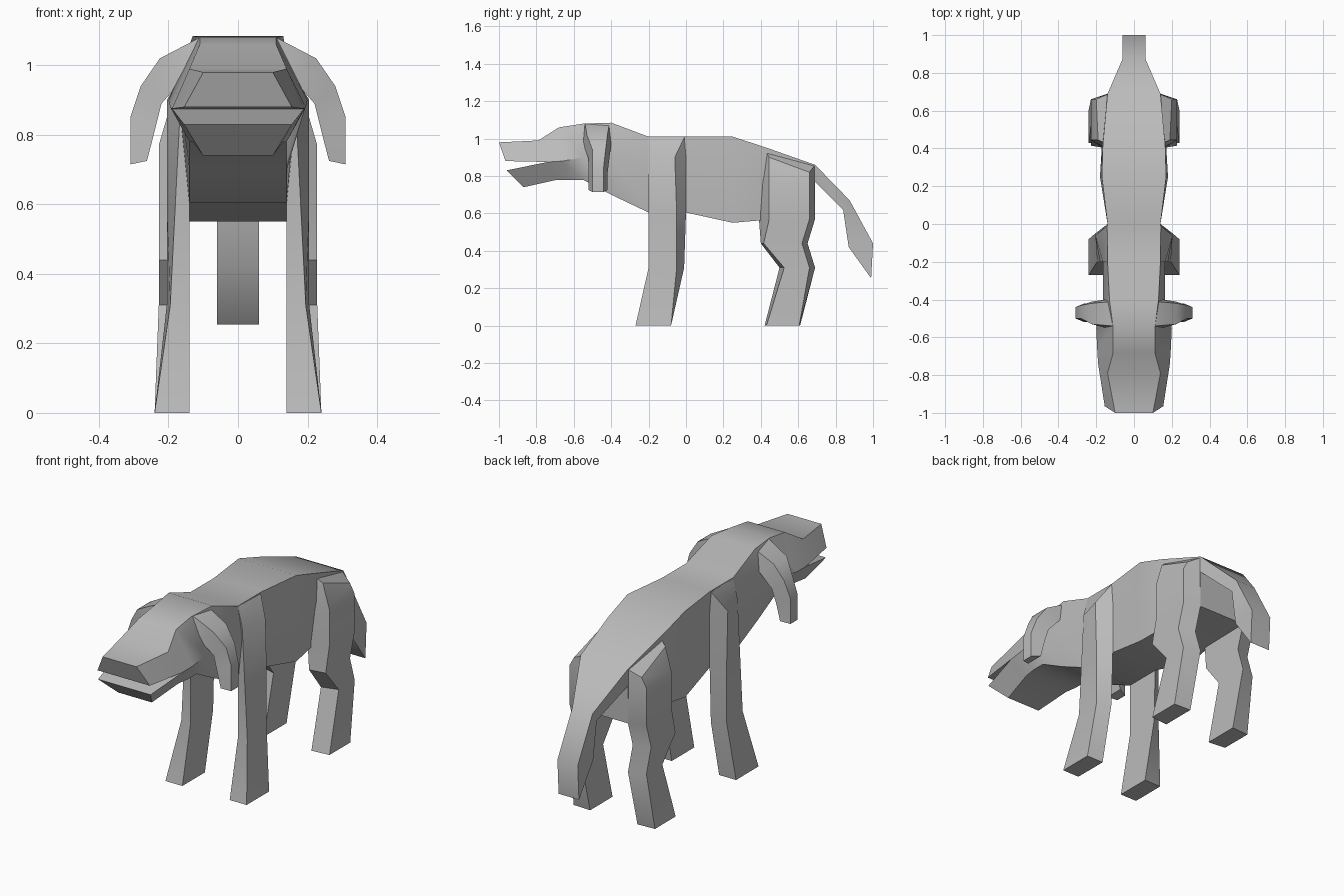
import bpy
import bmesh
from math import radians

default_cube = bpy.data.objects.get("Cube")
if default_cube:
    bpy.data.objects.remove(default_cube, do_unlink=True)

coat = bpy.data.materials.new("grey_coat")
coat.use_nodes = True
coat.diffuse_color = (0.5, 0.5, 0.5, 1)
coat.node_tree.nodes["Principled BSDF"].inputs["Base Color"].default_value = coat.diffuse_color


def loft(bm, rings, cap_start=False, cap_end=False):
    """Skin a row of closed rings of points with quads."""
    rows = [[bm.verts.new(point) for point in ring] for ring in rings]
    for first, second in zip(rows, rows[1:]):
        count = len(first)
        for i in range(count):
            j = (i + 1) % count
            bm.faces.new((first[i], first[j], second[j], second[i]))
    if cap_start:
        bm.faces.new(rows[0])
    if cap_end:
        bm.faces.new(rows[-1])


def finish(bm, name):
    """Weld the mesh, turn it into an object and smooth its soft edges."""
    bmesh.ops.remove_doubles(bm, verts=bm.verts, dist=0.0005)
    bmesh.ops.recalc_face_normals(bm, faces=bm.faces)
    mesh = bpy.data.meshes.new(name)
    bm.to_mesh(mesh)
    bm.free()
    mesh.materials.append(coat)
    part = bpy.data.objects.new(name, mesh)
    bpy.context.collection.objects.link(part)
    bpy.ops.object.select_all(action='DESELECT')
    part.select_set(True)
    bpy.context.view_layer.objects.active = part
    bpy.ops.object.shade_smooth_by_angle(angle=radians(35))


def symmetric(*points):
    """Close a half outline of (half width, y, z) points across the middle."""
    return list(points) + [(-x, y, z) for x, y, z in reversed(points)]


def section(y, top, middle, bottom):
    """Upright body section from three (half width, z) corners."""
    return symmetric(*[(width, y, z) for width, z in (top, middle, bottom)])


def paired(name, rings):
    """Build a closed lofted part on the left and mirror it to the right."""
    for label, side in (("left", 1), ("right", -1)):
        bm = bmesh.new()
        mirrored = [[(side * x, y, z) for x, y, z in ring] for ring in rings]
        loft(bm, mirrored, cap_start=True, cap_end=True)
        finish(bm, label + "_" + name)


# Head, neck and trunk, from the mouth corner back to the rump
brow, mouth_corner, throat = (.14, -.79, .99), (.19, -.74, .875), (.13, -.69, .78)
rump, tail_root, seat = (.14, .69, .86), (.14, .69, .77), (.14, .69, .57)
body = bmesh.new()
loft(body, [
    symmetric(brow, mouth_corner, throat),
    symmetric((.11, -.68, 1.06), (.195, -.66, .88), (.14, -.62, .78)),
    section(-.55, (.11, 1.08), (.2, .9), (.14, .78)),
    section(-.4, (.13, 1.085), (.165, .9), (.14, .7)),
    section(-.2, (.14, 1.01), (.165, .85), (.14, .605)),
    section(0, (.14, 1.01), (.14, .85), (.14, .605)),
    section(.25, (.17, 1.01), (.18, .85), (.17, .55)),
    section(.42, (.165, .955), (.17, .8), (.15, .565)),
    symmetric(rump, tail_root, seat),
])

# Upper and lower jaws, open at the front
loft(body, [
    symmetric(brow, mouth_corner),
    symmetric((.1, -1, .98), (.155, -.965, .88)),
], cap_end=True)
loft(body, [
    symmetric(mouth_corner, throat),
    symmetric((.155, -.96, .83), (.1, -.87, .74)),
], cap_end=True)

# Rump below the tail
seat_ring = symmetric(tail_root, seat)
body.faces.new([body.verts.new(point) for point in seat_ring])

# Tail, narrowing to a thin drooping edge
loft(body, [
    symmetric(rump, tail_root),
    symmetric((.06, .875, .67), (.06, .84, .62)),
    symmetric((.06, 1, .44), (.06, .87, .42)),
    symmetric((.06, .99, .255), (.06, .985, .26)),
], cap_end=True)
finish(body, "body")


# Drooping ears: outer (x, z), inner (x, z), then the front and back y
ear_rings = []
for outer, inner, front, back in [
    ((.11, 1.08), (.11, .97), -.56, -.39),
    ((.225, 1.02), (.15, .97), -.55, -.4),
    ((.28, .94), (.22, .89), -.52, -.41),
    ((.31, .85), (.24, .81), -.52, -.42),
    ((.31, .715), (.262, .725), -.52, -.42),
]:
    bevel = .02
    ear_rings.append([
        (outer[0], front + bevel, outer[1]), (outer[0], back - bevel, outer[1]),
        (inner[0], back, inner[1]), (inner[0], front, inner[1]),
    ])
paired("ear", ear_rings)


def leg_ring(z, front, back, inner=.14):
    """Leg section from (y, outer y, outer x) at the front and at the back."""
    return [
        (inner, front[0], z), (front[2], front[1], z),
        (back[2], back[1], z), (inner, back[0], z),
    ]


# Straight front legs running up into the shoulders
paired("front_leg", [
    leg_ring(0, (-.27, -.27, .24), (-.08, -.08, .24)),
    leg_ring(.31, (-.2, -.2, .195), (-.01, -.05, .205)),
    leg_ring(.605, (-.2, -.2, .18), (0, -.05, .205)),
    leg_ring(.9, (-.2, -.2, .165), (0, -.06, .205)),
    leg_ring(1.005, (-.2, -.2, .14), (0, -.01, .142), inner=.13),
])

# Hind legs with a bent hock; the hip slopes down along the back
hip = [(.13, .42, .95), (.19, .445, .9), (.2, .66, .82), (.13, .69, .86)]
paired("hind_leg", [
    leg_ring(0, (.42, .43, .24), (.61, .605, .24)),
    leg_ring(.31, (.5, .525, .228), (.69, .66, .228)),
    leg_ring(.44, (.4, .415, .228), (.65, .62, .228)),
    leg_ring(.57, (.39, .445, .228), (.69, .66, .228)),
    leg_ring(.77, (.39, .445, .228), (.69, .66, .228), inner=.13),
    hip,
])
